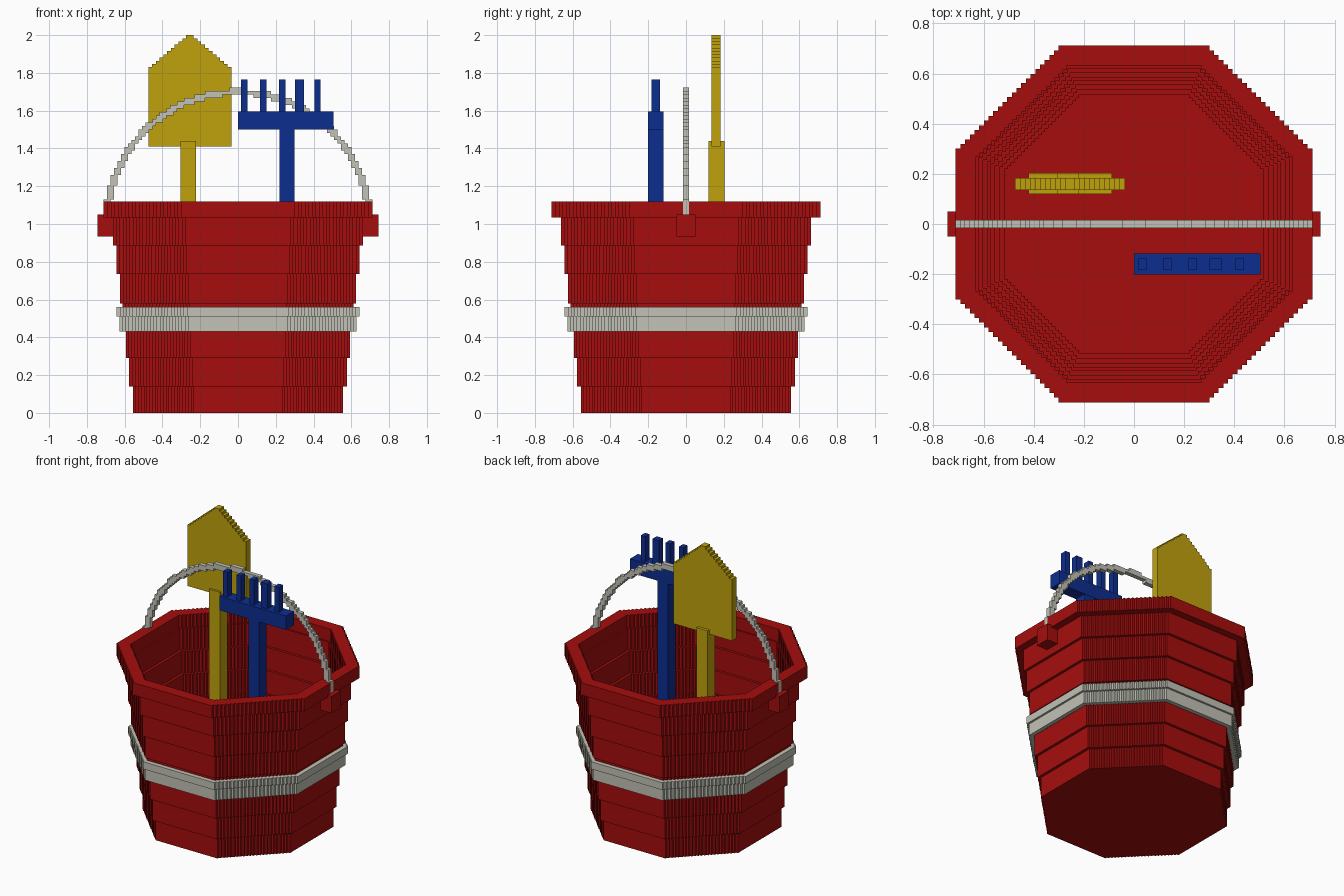
import bpy, bmesh, math

if "Cube" in bpy.data.objects:
    bpy.data.objects.remove(bpy.data.objects["Cube"])

V = 0.0185   # block size of the stepped edges
STEPS = 22   # stair steps on each diagonal of the octagon


def material(name, rgb):
    m = bpy.data.materials.new(name)
    m.diffuse_color = (*rgb, 1)
    m.use_nodes = True
    m.node_tree.nodes["Principled BSDF"].inputs["Base Color"].default_value = m.diffuse_color
    return m


RED = material("red", (0.38, 0.004, 0.004))
GREY = material("light grey", (0.54, 0.54, 0.47))
YELLOW = material("yellow", (0.53, 0.36, 0.004))
BLUE = material("blue", (0.004, 0.027, 0.28))


def finish(bm, name, mat):
    bmesh.ops.recalc_face_normals(bm, faces=bm.faces)
    me = bpy.data.meshes.new(name)
    bm.to_mesh(me)
    bm.free()
    me.materials.append(mat)
    ob = bpy.data.objects.new(name, me)
    bpy.context.collection.objects.link(ob)


def stepped_octagon(r):
    """Octagon outline whose diagonals are small stairs."""
    h = 0.4225 * r
    s = (r - h) / STEPS
    quarter = [(r, h)]
    for i in range(STEPS):
        quarter += [(r - (i + 1) * s, h + i * s), (r - (i + 1) * s, h + (i + 1) * s)]
    pts = []
    for _ in range(4):
        pts += quarter
        quarter = [(-y, x) for x, y in quarter]
    return pts


def sweep(name, profile, mat, closed=False):
    """Carry an (r, z) profile round the stepped octagon."""
    bm = bmesh.new()
    loops = [[bm.verts.new((x, y, z)) for x, y in stepped_octagon(r)] for r, z in profile]
    n = len(loops[0])
    pairs = list(zip(loops, loops[1:]))
    if closed:
        pairs.append((loops[-1], loops[0]))
    else:
        bm.faces.new(loops[0])
        bm.faces.new(loops[-1])
    for a, b in pairs:
        for i in range(n):
            j = (i + 1) % n
            bm.faces.new((a[i], a[j], b[j], b[i]))
    finish(bm, name, mat)


def add_box(bm, x0, x1, y0, y1, z0, z1):
    v = [bm.verts.new((x, y, z)) for x in (x0, x1) for y in (y0, y1) for z in (z0, z1)]
    for f in ((0, 1, 3, 2), (4, 6, 7, 5), (0, 4, 5, 1), (2, 3, 7, 6), (0, 2, 6, 4), (1, 5, 7, 3)):
        bm.faces.new([v[i] for i in f])


def box(name, mat, *dims):
    bm = bmesh.new()
    add_box(bm, *dims)
    finish(bm, name, mat)


# Bucket: widening courses outside, the same courses inside
courses = [(0.557, 0, 0.14), (0.576, 0.14, 0.29), (0.594, 0.29, 0.435), (0.612, 0.435, 0.58),
           (0.625, 0.58, 0.735), (0.643, 0.735, 0.885), (0.661, 0.885, 1.035), (0.711, 1.035, 1.12)]
outside = [(r, z) for r, z0, z1 in courses for z in (z0, z1)]
inside = [(min(r - 0.04, 0.632), z) for r, z0, z1 in courses for z in (max(z0, 0.07), z1)]
sweep("bucket", outside + inside[::-1], RED)

# Two-step band round the middle
sweep("band", [(0.6, 0.43), (0.628, 0.43), (0.628, 0.51), (0.642, 0.51), (0.642, 0.56), (0.6, 0.56)],
      GREY, closed=True)

# Lugs that hold the handle
for side, label in ((-1, "left"), (1, "right")):
    xs = sorted((side * 0.64, side * 0.743))
    box(label + "_lug", RED, *xs, -0.05, 0.05, 0.935, 1.05)

# Handle: half ring of blocks, outer faces only
cells = set()
for i in range(-40, 41):
    for k in range(2, 42):
        if 0.68 <= math.hypot(i * V, (k + 0.5) * V) <= 0.714:
            cells.add((i, k))
bm = bmesh.new()
for i, k in cells:
    x0, x1 = (i - 0.5) * V, (i + 0.5) * V
    z0, z1 = 1.0 + k * V, 1.0 + (k + 1) * V
    walls = {(-1, 0): ((x0, z0), (x0, z1)), (1, 0): ((x1, z1), (x1, z0)),
             (0, -1): ((x1, z0), (x0, z0)), (0, 1): ((x0, z1), (x1, z1))}
    for (di, dk), (a, b) in walls.items():
        if (i + di, k + dk) not in cells:
            bm.faces.new([bm.verts.new((x, y, z)) for (x, z), y in
                          ((a, -0.015), (b, -0.015), (b, 0.015), (a, 0.015))])
    for y in (-0.015, 0.015):
        bm.faces.new([bm.verts.new((x, y, z)) for x, z in ((x0, z0), (x1, z0), (x1, z1), (x0, z1))])
bmesh.ops.remove_doubles(bm, verts=bm.verts, dist=0.0005)
finish(bm, "handle", GREY)

# Shovel: blade with a stepped point, shaft and cross grip
cx, half, shoulder, count = -0.255, 0.22, 1.83, 11
left = [(cx - half, 1.41), (cx - half, shoulder)]
for i in range(1, count):
    x = cx - half + i * half / count
    z = shoulder + i * (2.0 - shoulder) / (count - 1)
    left += [(x, left[-1][1]), (x, z)]
outline = left + [(2 * cx - x, z) for x, z in reversed(left)]
bm = bmesh.new()
face = bm.faces.new([bm.verts.new((x, 0.135, z)) for x, z in outline])
ext = bmesh.ops.extrude_face_region(bm, geom=[face], use_keep_orig=True)
bmesh.ops.translate(bm, vec=(0, 0.048, 0),
                    verts=[g for g in ext["geom"] if isinstance(g, bmesh.types.BMVert)])
finish(bm, "shovel_blade", YELLOW)
box("shovel_shaft", YELLOW, -0.305, -0.222, 0.12, 0.203, 0.1, 1.44)
box("shovel_grip", YELLOW, -0.42, -0.087, 0.12, 0.203, 0.075, 0.16)

# Rake: shaft, head and five teeth
box("rake_shaft", BLUE, 0.22, 0.3, -0.2, -0.12, 0.075, 1.52)
box("rake_head", BLUE, 0, 0.505, -0.202, -0.118, 1.5, 1.595)
bm = bmesh.new()
for x, w in ((0.032, 0.034), (0.133, 0.034), (0.234, 0.034), (0.326, 0.048), (0.421, 0.034)):
    add_box(bm, x - w / 2, x + w / 2, -0.183, -0.137, 1.58, 1.765)
finish(bm, "rake_teeth", BLUE)
